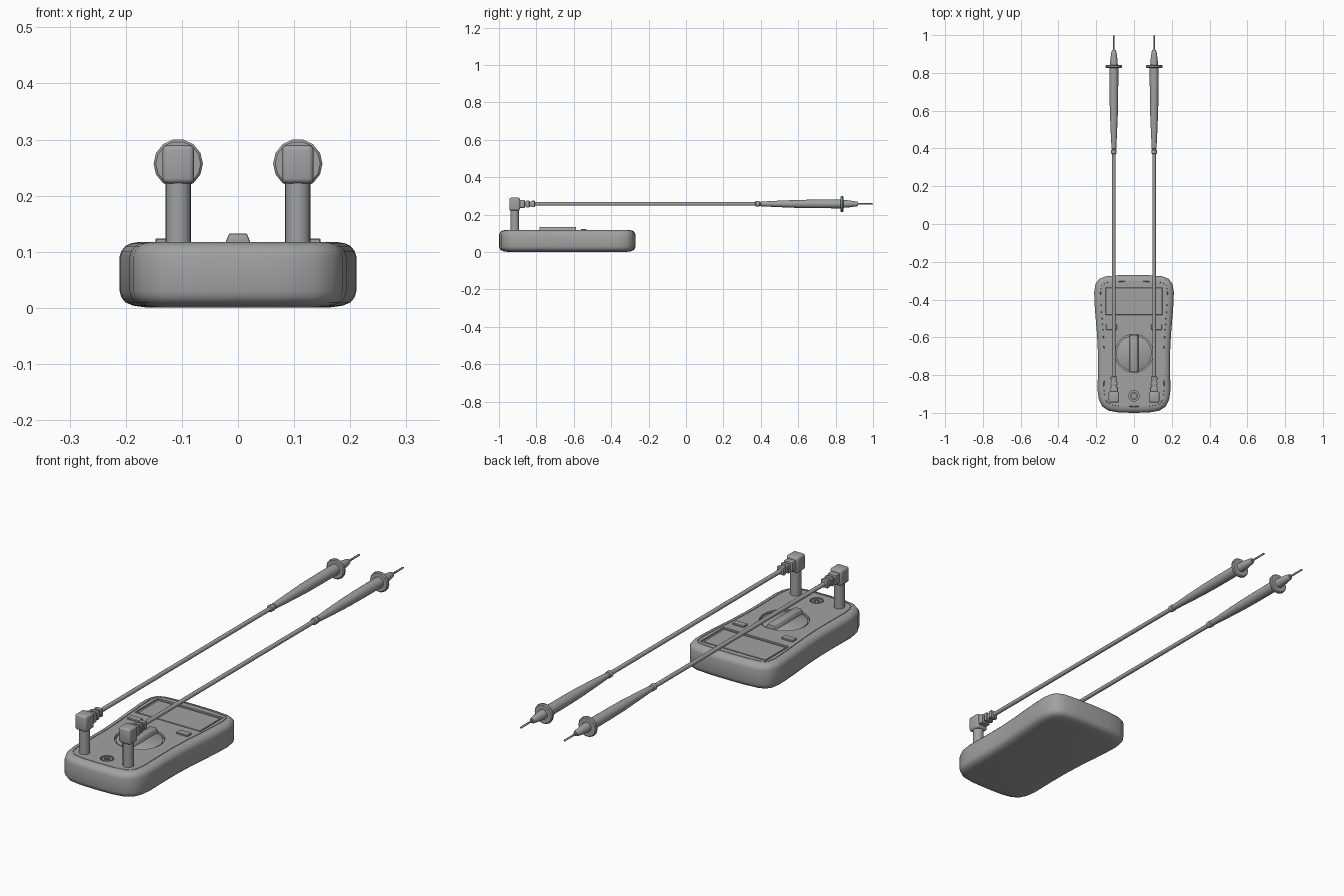
import bpy, bmesh, math
from mathutils import Vector, Matrix

if "Cube" in bpy.data.objects:
    bpy.data.objects.remove(bpy.data.objects["Cube"])

grey = bpy.data.materials.new("grey plastic")
grey.diffuse_color = (0.36, 0.36, 0.36, 1)
grey.use_nodes = True
grey.node_tree.nodes["Principled BSDF"].inputs["Base Color"].default_value = grey.diffuse_color


def finish(name, bm, angle=35):
    bmesh.ops.recalc_face_normals(bm, faces=bm.faces)
    me = bpy.data.meshes.new(name)
    bm.to_mesh(me)
    bm.free()
    me.materials.append(grey)
    ob = bpy.data.objects.new(name, me)
    bpy.context.collection.objects.link(ob)
    bpy.ops.object.select_all(action='DESELECT')
    ob.select_set(True)
    bpy.context.view_layer.objects.active = ob
    bpy.ops.object.shade_smooth_by_angle(angle=math.radians(angle))
    return ob


def loft(rings, closed_ends=True):
    """Bridge a stack of equal-length point rings."""
    bm = bmesh.new()
    rows = [[bm.verts.new(p) for p in r] for r in rings]
    n = len(rows[0])
    for a, b in zip(rows, rows[1:]):
        for i in range(n):
            j = (i + 1) % n
            bm.faces.new((a[i], a[j], b[j], b[i]))
    if closed_ends:
        bm.faces.new(rows[0][::-1])
        bm.faces.new(rows[-1])
    return bm


def lathe(name, profile, centre, axis='Z', n=24):
    """Turn (radius, position) pairs about an axis through centre."""
    cx, cy, cz = centre
    rings = []
    for r, t in profile:
        ring = []
        for i in range(n):
            a = 2 * math.pi * i / n
            u, v = r * math.cos(a), r * math.sin(a)
            ring.append((cx + u, cy + v, cz + t) if axis == 'Z' else (cx + u, cy + t, cz + v))
        rings.append(ring)
    return finish(name, loft(rings))


def box(name, lo, hi, bevel=0.0, taper=1.0, segments=3):
    bm = bmesh.new()
    lo, hi = Vector(lo), Vector(hi)
    mid, size = (lo + hi) / 2, hi - lo
    bmesh.ops.create_cube(bm, size=1)
    for v in bm.verts:
        k = taper if v.co.z > 0 else 1
        v.co = mid + Vector((v.co.x * size.x * k, v.co.y * size.y, v.co.z * size.z))
    if bevel:
        bmesh.ops.bevel(bm, geom=bm.edges[:], offset=bevel, segments=segments,
                        profile=0.5, affect='EDGES')
    return finish(name, bm)


def cut(target, cutter):
    mod = target.modifiers.new("cut", 'BOOLEAN')
    mod.operation, mod.solver, mod.object = 'DIFFERENCE', 'EXACT', cutter
    bpy.context.view_layer.objects.active = target
    bpy.ops.object.modifier_apply(modifier=mod.name)
    bpy.data.objects.remove(cutter)


# Waisted case, with a fine groove around the face panel
half = [(0, -1), (0.08, -0.998), (0.135, -0.988), (0.168, -0.966), (0.186, -0.93),
        (0.193, -0.88), (0.191, -0.78), (0.191, -0.68), (0.196, -0.58), (0.204, -0.49),
        (0.209, -0.42), (0.211, -0.36), (0.204, -0.318), (0.185, -0.291),
        (0.15, -0.277), (0.08, -0.271), (0, -0.27)]
outline = [Vector(p) for p in half + [(-x, y) for x, y in half[-2:0:-1]]]


def inset(d):
    out, n = [], len(outline)
    for i, p in enumerate(outline):
        t = (outline[(i + 1) % n] - outline[i - 1]).normalized()
        out.append(p + Vector((-t.y, t.x)) * d)
    return out


layers = [(0.001, 0.045), (0.004, 0.024), (0.010, 0.010), (0.019, 0.003), (0.030, 0),
          (0.092, 0), (0.101, 0.003), (0.110, 0.010), (0.115, 0.020), (0.117, 0.032),
          (0.1145, 0.0325), (0.1145, 0.0345), (0.117, 0.035)]
body = finish("case", loft([[(p.x, p.y, z) for p in inset(d)] for z, d in layers]))

# Recesses for the display, the dial and the socket
cut(body, box("display_cutter", (-0.16, -0.49, 0.110), (0.16, -0.328, 0.15)))
cut(body, lathe("dial_cutter", [(0.101, 0.104), (0.101, 0.15)], (0, -0.685, 0), n=40))
cut(body, lathe("socket_cutter", [(0.028, 0.106), (0.028, 0.15)], (0, -0.91, 0)))
bpy.ops.object.select_all(action='DESELECT')
body.select_set(True)
bpy.context.view_layer.objects.active = body
bpy.ops.object.shade_smooth_by_angle(angle=math.radians(35))

# Display glass, slightly below the face
box("display", (-0.151, -0.481, 0.108), (0.151, -0.337, 0.114), 0.0015, segments=1)

# Dial disc with a grip bar
lathe("dial", [(0.094, 0.100), (0.094, 0.113), (0.091, 0.115)], (0, -0.685, 0), n=40)
box("dial_grip", (-0.025, -0.784, 0.110), (0.025, -0.588, 0.133), 0.003, taper=0.62, segments=2)

# Central socket
lathe("socket_ring", [(0.022, 0.100), (0.022, 0.116), (0.013, 0.116), (0.013, 0.108)],
      (0, -0.91, 0))
lathe("socket_pin", [(0.007, 0.100), (0.007, 0.114)], (0, -0.91, 0), n=12)

# Everything that comes in a left and right pair
z = 0.257
for side, s in (("left", -1), ("right", 1)):
    x = s * 0.1065
    bx = s * 0.119
    box(side + "_button", (bx - 0.028, -0.561, 0.110), (bx + 0.028, -0.531, 0.124), 0.002, segments=1)

    # Angled plug with a ribbed strain relief
    lathe(side + "_plug_stem", [(0.0225, 0.108), (0.0225, 0.23)], (x, -0.915, 0))
    box(side + "_plug_head", (x - 0.028, -0.945, 0.222), (x + 0.028, -0.887, 0.290), 0.009)
    box(side + "_relief_neck", (x - 0.013, -0.89, z - 0.013), (x + 0.013, -0.808, z + 0.013), 0.003)
    for y0, y1, r in ((-0.890, -0.862, 0.021), (-0.853, -0.838, 0.019), (-0.826, -0.808, 0.017)):
        box(side + "_relief_rib", (x - r, y0, z - r), (x + r, y1, z + r), 0.003, segments=2)

    # Cable
    lathe(side + "_cable", [(0.0093, -0.82), (0.0093, 0.40)], (x, 0, z), 'Y', 16)

    # Collar, tapered handle, finger guard, nose and tip
    lathe(side + "_probe_collar", [(0.009, 0.370), (0.0145, 0.373), (0.0145, 0.392), (0.010, 0.395),
                                   (0.010, 0.402)], (x, 0, z), 'Y', 16)
    lathe(side + "_probe_handle", [(0.010, 0.398), (0.0125, 0.40), (0.017, 0.49), (0.0215, 0.60),
                                   (0.023, 0.70), (0.0235, 0.83)], (x, 0, z), 'Y', 20)
    lathe(side + "_finger_guard", [(0.040, 0.826), (0.044, 0.830), (0.044, 0.838), (0.040, 0.842)],
          (x, 0, z), 'Y', 14)
    lathe(side + "_probe_nose", [(0.021, 0.84), (0.019, 0.87), (0.013, 0.912), (0.010, 0.920)],
          (x, 0, z), 'Y', 20)
    lathe(side + "_probe_tip", [(0.0043, 0.91), (0.0043, 0.994), (0.002, 1.0)], (x, 0, z), 'Y', 10)
